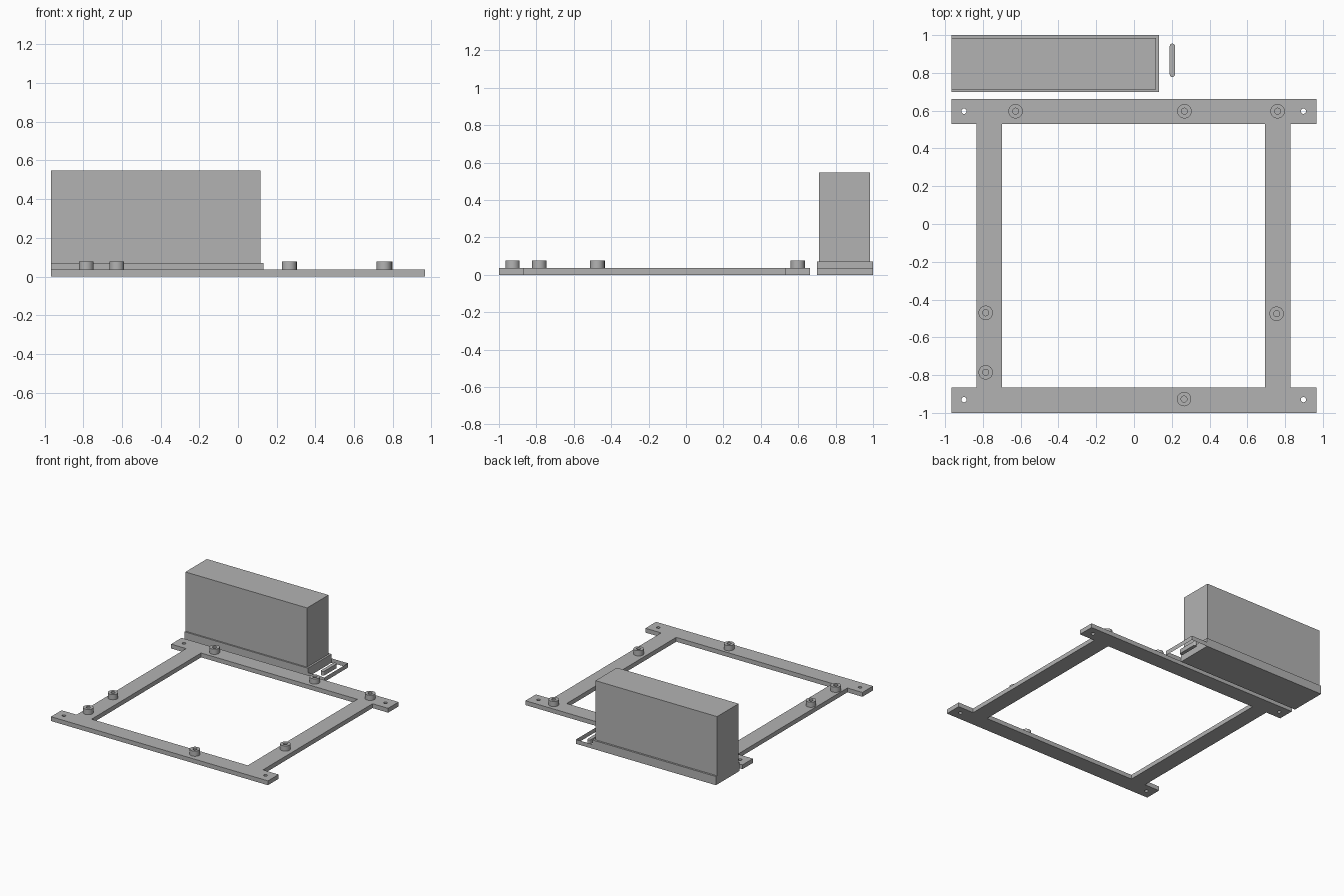
import bpy, bmesh, math

if "Cube" in bpy.data.objects:
    bpy.data.objects.remove(bpy.data.objects["Cube"])

grey = bpy.data.materials.new("plain_grey")
grey.diffuse_color = (0.45, 0.45, 0.45, 1)
grey.use_nodes = True
grey.node_tree.nodes["Principled BSDF"].inputs["Base Color"].default_value = grey.diffuse_color


def circle(cx, cy, r, n=32):
    return [(cx + r * math.cos(2 * math.pi * i / n),
             cy + r * math.sin(2 * math.pi * i / n)) for i in range(n)]


def rect(x0, x1, y0, y1):
    return [(x0, y0), (x1, y0), (x1, y1), (x0, y1)]


def finish(name, bm):
    bmesh.ops.remove_doubles(bm, verts=bm.verts, dist=1e-5)
    me = bpy.data.meshes.new(name)
    bm.to_mesh(me)
    bm.free()
    me.materials.append(grey)
    ob = bpy.data.objects.new(name, me)
    bpy.context.collection.objects.link(ob)
    bpy.ops.object.select_all(action='DESELECT')
    ob.select_set(True)
    bpy.context.view_layer.objects.active = ob
    bpy.ops.object.shade_smooth_by_angle(angle=math.radians(30))
    return ob


def plate(name, loops, z0, z1, caps=True):
    """Extrude an outline with holes (first loop is the outside)."""
    bm = bmesh.new()
    edges = []
    for k, loop in enumerate(loops):
        low = [bm.verts.new((x, y, z0)) for x, y in loop]
        high = [bm.verts.new((x, y, z1)) for x, y in loop]
        n = len(loop)
        for i in range(n):
            j = (i + 1) % n
            quad = [low[i], low[j], high[j], high[i]]
            bm.faces.new(quad if k == 0 else quad[::-1])
        for ring in (low, high):
            edges.append([bm.edges.get((ring[i], ring[(i + 1) % n])) for i in range(n)])
    if caps:
        for side, direction in ((0, -1), (1, 1)):
            flat = [e for group in edges[side::2] for e in group]
            bmesh.ops.triangle_fill(bm, edges=flat, use_beauty=True,
                                    normal=(0, 0, direction))
        bmesh.ops.recalc_face_normals(bm, faces=bm.faces)
    return finish(name, bm)


T = 0.035  # plate thickness

# Mounting frame: two long rails joined by two uprights, with corner screw holes
outline = [(-0.967, -1), (0.967, -1), (0.967, -0.865), (0.828, -0.865),
           (0.828, 0.53), (0.967, 0.53), (0.967, 0.663), (-0.967, 0.663),
           (-0.967, 0.53), (-0.833, 0.53), (-0.833, -0.865), (-0.967, -0.865)]
holes = [circle(x, y, 0.014, 24) for x in (-0.9, 0.897) for y in (-0.93, 0.597)]
plate("mounting_frame", [outline, rect(-0.7, 0.693, -0.865, 0.53)] + holes, 0, T)

# Hollow standoffs
for i, (x, y) in enumerate([(-0.627, 0.597), (0.267, 0.597), (0.76, 0.597),
                            (-0.785, -0.47), (0.755, -0.475),
                            (-0.785, -0.785), (0.265, -0.927)]):
    plate(f"standoff_{i + 1}", [circle(x, y, 0.038), circle(x, y, 0.016)], T, 0.077)

# Tall box on a slightly wider base
plate("box_base", [rect(-0.967, 0.133, 0.7, 1.0)], 0, 0.07)
plate("box_body", [rect(-0.967, 0.117, 0.712, 0.985)], 0.07, 0.547)

# Open tab beside the base: thin rim around a round-ended bar
plate("tab_rim", [rect(0.133, 0.28, 0.7, 1.0)], 0, T, caps=False)
r, cx = 0.014, 0.203
bar = [(cx + r * math.cos(a), (0.941 if i < 9 else 0.792) + r * math.sin(a))
       for i in range(18)
       for a in [math.pi * (i if i < 9 else i - 1) / 8]]
plate("tab_bar", [bar], 0, T)
